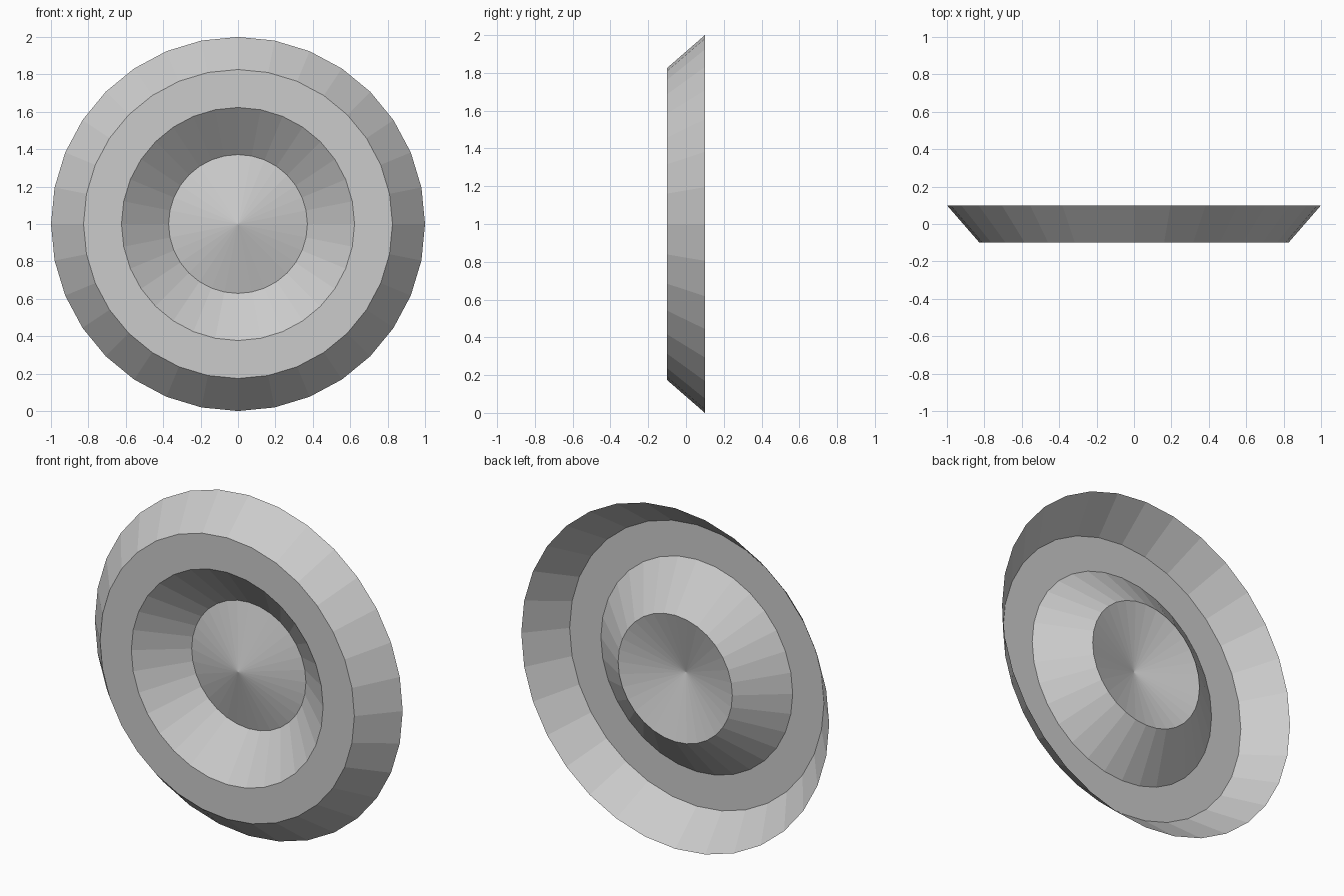
import bpy, bmesh
from math import tau
from mathutils import Vector

if "Cube" in bpy.data.objects:
    bpy.data.objects.remove(bpy.data.objects["Cube"])

SIDES = 32

# Half profile of the thin dish: (radius, y), from outer edge to centre
PROFILE = [(1.0, 0.1), (0.826, -0.1), (0.623, -0.1), (0.371, 0.1), (0.0, 0.0)]


def lathe(name, profile, sides, centre):
    """Spin an open profile around the y axis into a flat-shaded shell."""
    bm = bmesh.new()
    verts = [bm.verts.new((0, y, r)) for r, y in profile]
    edges = [bm.edges.new(pair) for pair in zip(verts, verts[1:])]
    bmesh.ops.spin(bm, geom=verts + edges, cent=(0, 0, 0), axis=(0, 1, 0),
                   angle=tau, steps=sides, use_duplicate=False)
    bmesh.ops.remove_doubles(bm, verts=bm.verts, dist=1e-4)
    # Make the shell face the front
    bm.normal_update()
    flipped = [f for f in bm.faces if f.normal.y > 0]
    bmesh.ops.reverse_faces(bm, faces=flipped)
    bmesh.ops.translate(bm, verts=bm.verts, vec=Vector(centre))
    mesh = bpy.data.meshes.new(name)
    bm.to_mesh(mesh)
    bm.free()
    obj = bpy.data.objects.new(name, mesh)
    bpy.context.collection.objects.link(obj)
    return obj


# Sloped outer rim, flat ring, recess and shallow centre cone
lathe("dish_shell", PROFILE, SIDES, (0, 0, 1))
